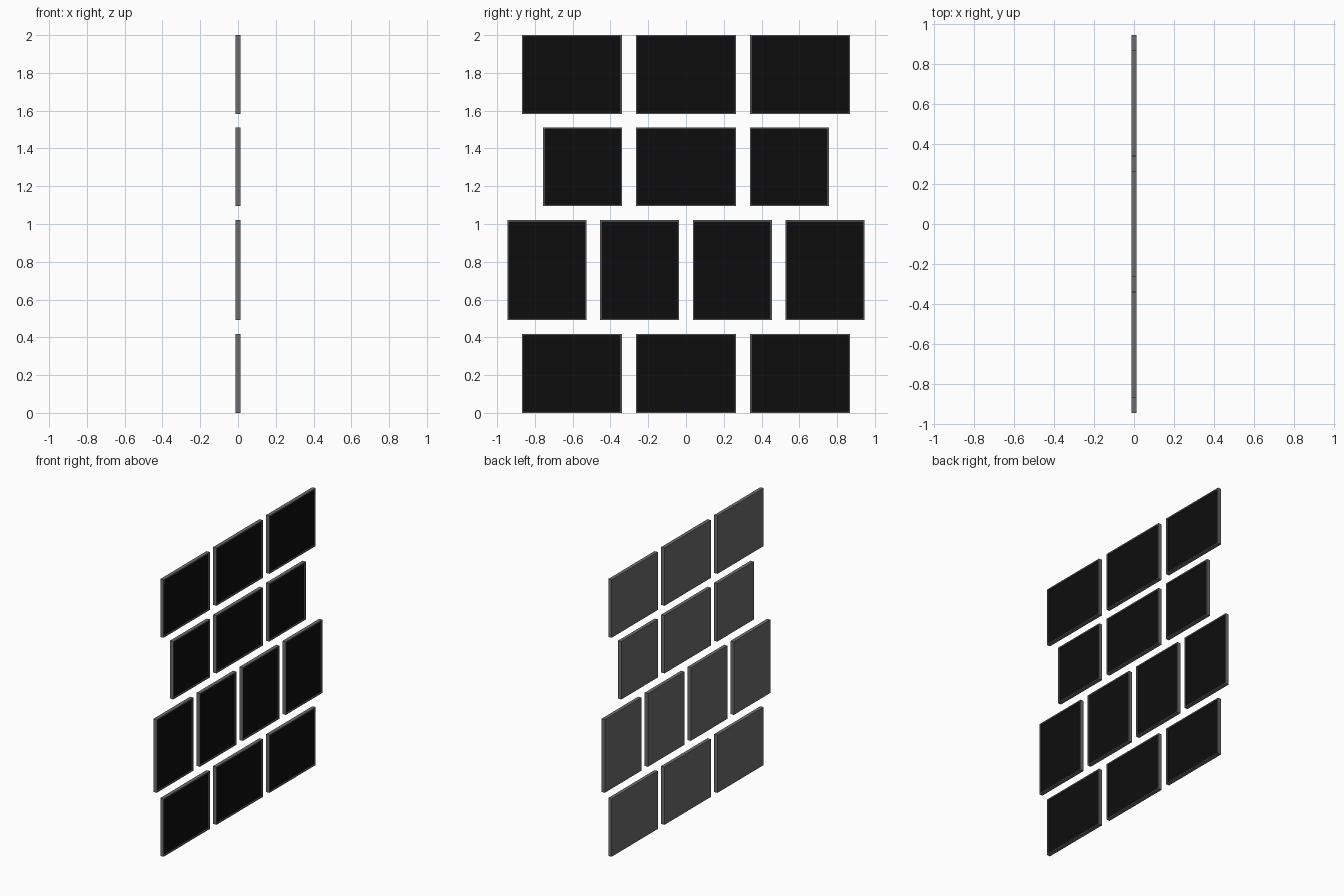
import bpy, bmesh

if "Cube" in bpy.data.objects:
    bpy.data.objects.remove(bpy.data.objects["Cube"])

DEPTH, BORDER, RECESS = 0.026, 0.012, 0.008
LONG, SHORT = 0.528, 0.418


def material(name, v):
    m = bpy.data.materials.new(name)
    m.diffuse_color = (v, v, v, 1)
    m.use_nodes = True
    m.node_tree.nodes["Principled BSDF"].inputs["Base Color"].default_value = m.diffuse_color
    return m


frame_mat = material("frame_grey", 0.15)
panel_mat = material("panel_black", 0.004)


def picture(name, y, z, w, h):
    """Framed picture: solid box whose +x face is inset and recessed."""
    bm = bmesh.new()
    bmesh.ops.create_cube(bm, size=1)
    bmesh.ops.scale(bm, vec=(DEPTH, w, h), verts=bm.verts)
    bmesh.ops.translate(bm, vec=(0, y, z), verts=bm.verts)
    bm.normal_update()
    front = max(bm.faces, key=lambda f: f.normal.x)
    bmesh.ops.inset_region(bm, faces=[front], thickness=BORDER)
    # Sink the picture surface behind the frame with straight inner walls
    ext = bmesh.ops.extrude_discrete_faces(bm, faces=[front])
    panel = ext["faces"][0]
    bmesh.ops.translate(bm, vec=(-RECESS, 0, 0), verts=panel.verts)
    panel.material_index = 1
    bm.normal_update()
    me = bpy.data.meshes.new(name)
    bm.to_mesh(me)
    bm.free()
    me.materials.append(frame_mat)
    me.materials.append(panel_mat)
    bpy.context.collection.objects.link(bpy.data.objects.new(name, me))


# Rows: bottom height, frame height, list of (centre y, width)
wide = [(-0.604, LONG), (0, LONG), (0.604, LONG)]
rows = [
    (0.0, SHORT, wide),
    (0.492, LONG, [(-0.736 + 0.4907 * i, SHORT) for i in range(4)]),
    (1.094, SHORT, [(-0.547, SHORT), (0, LONG), (0.547, SHORT)]),
    (2 - SHORT, SHORT, wide),
]
for r, (z0, h, cells) in enumerate(rows, 1):
    for c, (y, w) in enumerate(cells, 1):
        picture(f"picture_frame_row{r}_{c}", y, z0 + h / 2, w, h)
